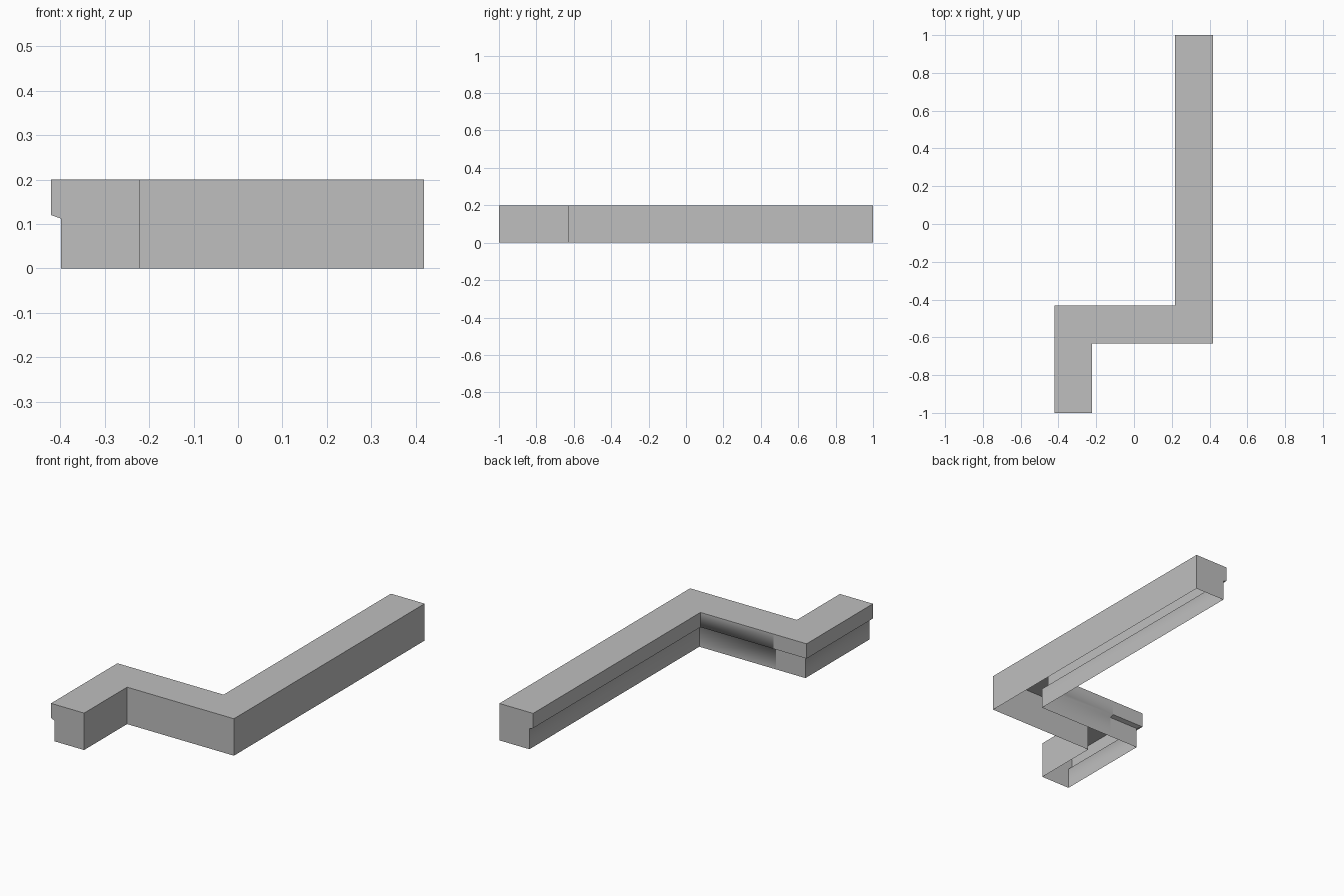
import bpy
import bmesh

cube = bpy.data.objects.get("Cube")
if cube:
    bpy.data.objects.remove(cube, do_unlink=True)

# Single plain grey finish
grey = bpy.data.materials.new("plain_grey")
grey.use_nodes = True
colour = (0.52, 0.52, 0.52, 1)
grey.diffuse_color = colour
grey.node_tree.nodes["Principled BSDF"].inputs["Base Color"].default_value = colour

TOP, FASCIA, LEDGE, INSET = 0.2, 0.12, 0.112, 0.022

# Plan stations: (rebated edge, its inset direction, plain edge)
stations = [
    ((-0.42, -1.0), (1, 0), (-0.222, -1.0)),
    ((-0.42, -0.432), (1, -1), (-0.222, -0.632)),
    ((-0.222, -0.432), (0, -1), (-0.222, -0.632)),
    ((0.216, -0.432), (1, -1), (0.418, -0.632)),
    ((0.216, 1.0), (1, 0), (0.418, 1.0)),
]


def section(bm, edge, inward, plain):
    """Open-bottomed channel profile with a rebate under the fascia."""
    recess = [e + INSET * d for e, d in zip(edge, inward)]
    points = [(*plain, 0), (*plain, TOP), (*edge, TOP),
              (*edge, FASCIA), (*recess, LEDGE), (*recess, 0)]
    return [bm.verts.new(p) for p in points]


bm = bmesh.new()
rings = [section(bm, *s) for s in stations]

# Skin the channel between stations
for leg, (a, b) in enumerate(zip(rings, rings[1:])):
    for k in range(5):
        face = bm.faces.new((a[k], a[k + 1], b[k + 1], b[k]))
        # Rebate blends softly, except on the short return at the outer corner
        face.smooth = leg != 1 and (k >= 3 or (leg == 2 and k == 2))

# Closed ends, crisp mitres
bm.faces.new(rings[0])
bm.faces.new(rings[-1])
for ring in rings:
    for a, b in zip(ring, ring[1:]):
        bm.edges.get((a, b)).smooth = False

bmesh.ops.remove_doubles(bm, verts=bm.verts[:], dist=0.0001)
bmesh.ops.recalc_face_normals(bm, faces=bm.faces[:])
bm.normal_update()
top = max(bm.faces, key=lambda f: f.calc_center_median().z)
if top.normal.z < 0:
    bmesh.ops.reverse_faces(bm, faces=bm.faces[:])

mesh = bpy.data.meshes.new("stepped_trim")
bm.to_mesh(mesh)
bm.free()
mesh.materials.append(grey)
trim = bpy.data.objects.new("stepped_trim", mesh)
bpy.context.collection.objects.link(trim)
